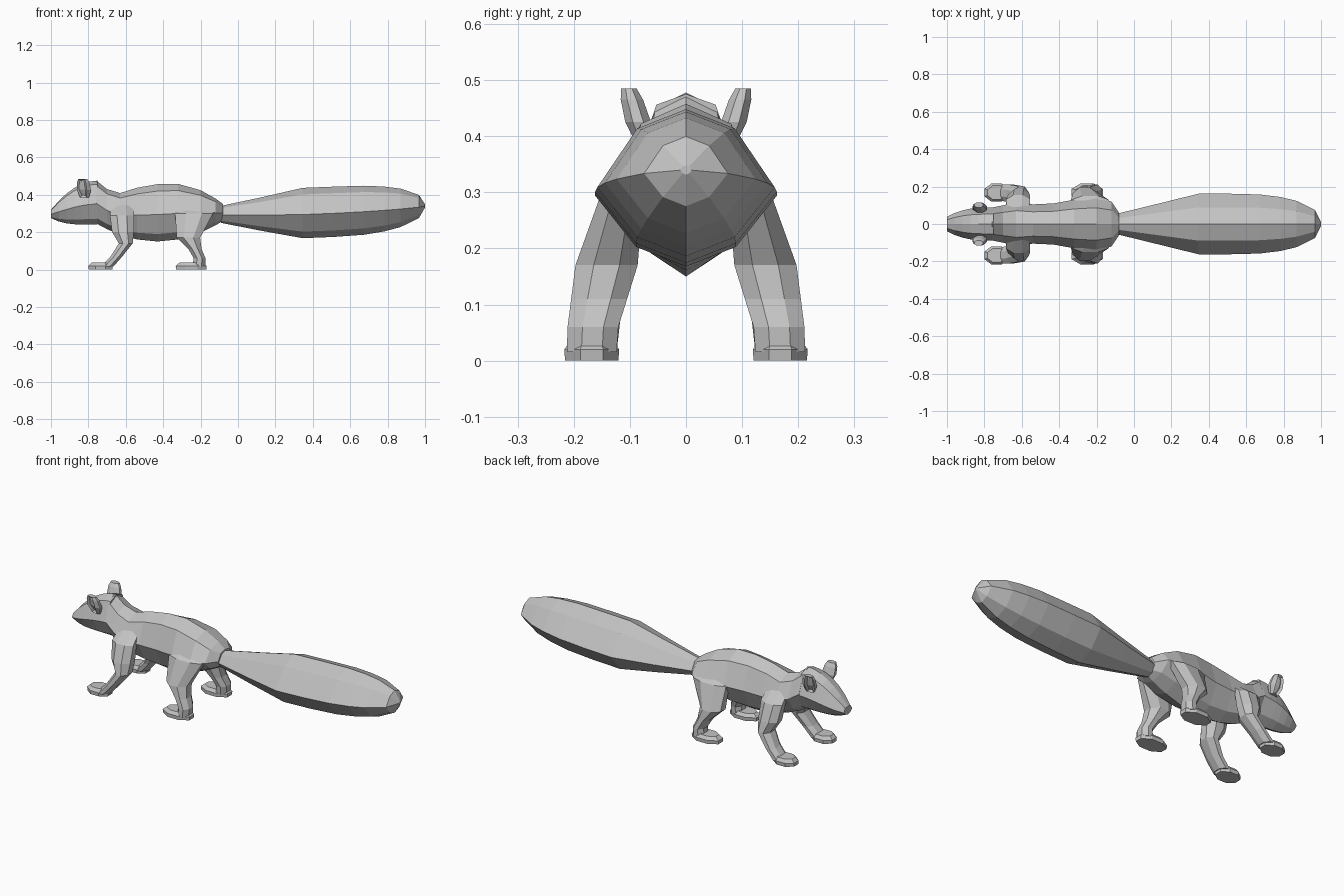
import bpy, bmesh
from math import cos, sin, tau
from mathutils import Vector

cube = bpy.data.objects.get("Cube")
if cube:
    bpy.data.objects.remove(cube, do_unlink=True)

grey = (0.55, 0.55, 0.55, 1)
fur = bpy.data.materials.new("plain grey")
fur.use_nodes = True
fur.diffuse_color = grey
fur.node_tree.nodes["Principled BSDF"].inputs["Base Color"].default_value = grey


def loft(name, rings, edit=None):
    """Skin a list of equal-length rings and cap both ends."""
    bm = bmesh.new()
    rows = [[bm.verts.new(point) for point in ring] for ring in rings]
    count = len(rows[0])
    for lower, upper in zip(rows, rows[1:]):
        for i in range(count):
            j = (i + 1) % count
            bm.faces.new((lower[i], lower[j], upper[j], upper[i]))
    bm.faces.new(rows[0])
    bm.faces.new(rows[-1])
    bmesh.ops.recalc_face_normals(bm, faces=bm.faces)
    if edit:
        edit(bm)
    mesh = bpy.data.meshes.new(name)
    bm.to_mesh(mesh)
    bm.free()
    mesh.materials.append(fur)
    bpy.context.collection.objects.link(bpy.data.objects.new(name, mesh))


def upright(x, bottom, top, width, crown=0.55, rise=0.87):
    """Eight-sided section across the x axis."""
    half = [(0, 1), (crown, rise), (1, 0.47), (0.55, 0.13), (0, 0)]
    outline = half + [(-across, up) for across, up in half[3:0:-1]]
    return [(x, across * width, bottom + up * (top - bottom))
            for across, up in outline]


def level(x, y, z, length, width, side):
    """Flat eight-sided oval around a limb."""
    angles = [tau * (i + 0.5) / 8 for i in range(8)]
    return [(x + length * cos(a), side * (y + width * sin(a)), z) for a in angles]


def trunk_ring(x, width):
    """Arched back, rounded belly and a nape rising to the head."""
    slope = 1.4 if x > -0.36 else 0.7
    back = 0.46 - slope * (x + 0.36) ** 2
    nape = 0.47 - 0.8 * (x + 0.75)
    belly = 0.15 + 0.9 * (x + 0.43) ** 2
    return upright(x, belly, max(back, nape), width, 0.62, 0.88)


def head_ring(t):
    """Flat crown tapering down to a blunt nose."""
    return upright(-0.75 - t / 4, 0.24 + 0.035 * t ** 4,
                   0.475 - 0.155 * t ** 2, 0.088 - 0.05 * t ** 3, 0.6, 0.92)


def tail_ring(t):
    """Narrow root swelling to a full brush with a blunt tip."""
    swell = min(t / 0.4, 1)
    taper = max(1 - (max(t - 0.6, 0) / 0.4) ** 2, 0.001) ** 0.4
    radius = (0.055 + 0.107 * swell ** 2 * (3 - 2 * swell)) * taper
    centre = 0.295 + 0.045 * t * t
    height = 0.83 * radius
    return upright(-0.09 + 1.09 * t, centre - height, centre + height, radius)


def limb_ring(x, z, length, side):
    """Limbs splay outward from the body, fullest at the knee."""
    y = 0.168 - 0.22 * max(z - 0.05, 0) - max(z - 0.3, 0)
    knee = min(max(z - 0.05, 0), 0.12)
    width = 0.048 + 0.1 * knee - 0.15 * max(z - 0.17, 0)
    return level(x, y, z, length, width, side)


def ear_ring(t, side):
    """Rounded ear leaning outward."""
    length = 0.042 * (1 - 1.6 * (t - 0.5) ** 2)
    return level(-0.82 - t / 100, 0.074 + 0.028 * t, 0.385 + 0.1 * t,
                 length, length * 0.6, side)


def hollow(bm):
    """Cup the forward, outward side of an ear."""
    side = 1 if sum(v.co.y for v in bm.verts) > 0 else -1
    outward = Vector((-0.6, side * 0.8, 0))
    faces = [f for f in bm.faces if f.normal.dot(outward) > 0.6]
    bmesh.ops.inset_region(bm, faces=faces, thickness=0.008, depth=-0.012)


# Trunk: wide at haunch and shoulder, narrow at waist and neck
stations = ((-0.08, 0.06), (-0.12, 0.12), (-0.2, 0.14), (-0.32, 0.13),
            (-0.43, 0.11), (-0.54, 0.105), (-0.63, 0.115), (-0.7, 0.1),
            (-0.76, 0.088))
loft("trunk", [trunk_ring(*station) for station in stations])

# Head and tail
loft("head", [head_ring(i / 6) for i in range(7)])
tail_steps = (0, 0.2, 0.4, 0.55, 0.7, 0.8, 0.88, 0.97, 1)
loft("tail", [tail_ring(t) for t in tail_steps])

# Limb joints from the body down: x, height, half length
limbs = {
    "front": ((-0.62, 0.37, 0.06), (-0.62, 0.29, 0.07), (-0.615, 0.2, 0.063),
              (-0.6, 0.14, 0.04), (-0.65, 0.07, 0.034), (-0.7, 0.015, 0.036)),
    "hind": ((-0.22, 0.38, 0.07), (-0.235, 0.3, 0.11), (-0.265, 0.17, 0.068),
             (-0.23, 0.11, 0.038), (-0.205, 0.06, 0.034), (-0.21, 0.015, 0.038)),
}
# Paw middle and half length
paws = {"front": (-0.735, 0.07), "hind": (-0.25, 0.09)}

for word, side in (("left", 1), ("right", -1)):
    for end, joints in limbs.items():
        loft(f"{word}_{end}_leg", [limb_ring(*joint, side) for joint in joints])
        # Flat soles with a chamfered top
        x, length = paws[end]
        loft(f"{word}_{end}_paw", [
            level(x, 0.168, z, length * size, 0.053 * size, side)
            for z, size in ((0, 0.97), (0.02, 1), (0.037, 0.75))])
    loft(f"{word}_ear", [ear_ring(t, side) for t in (0, 0.4, 0.8, 1)], hollow)
